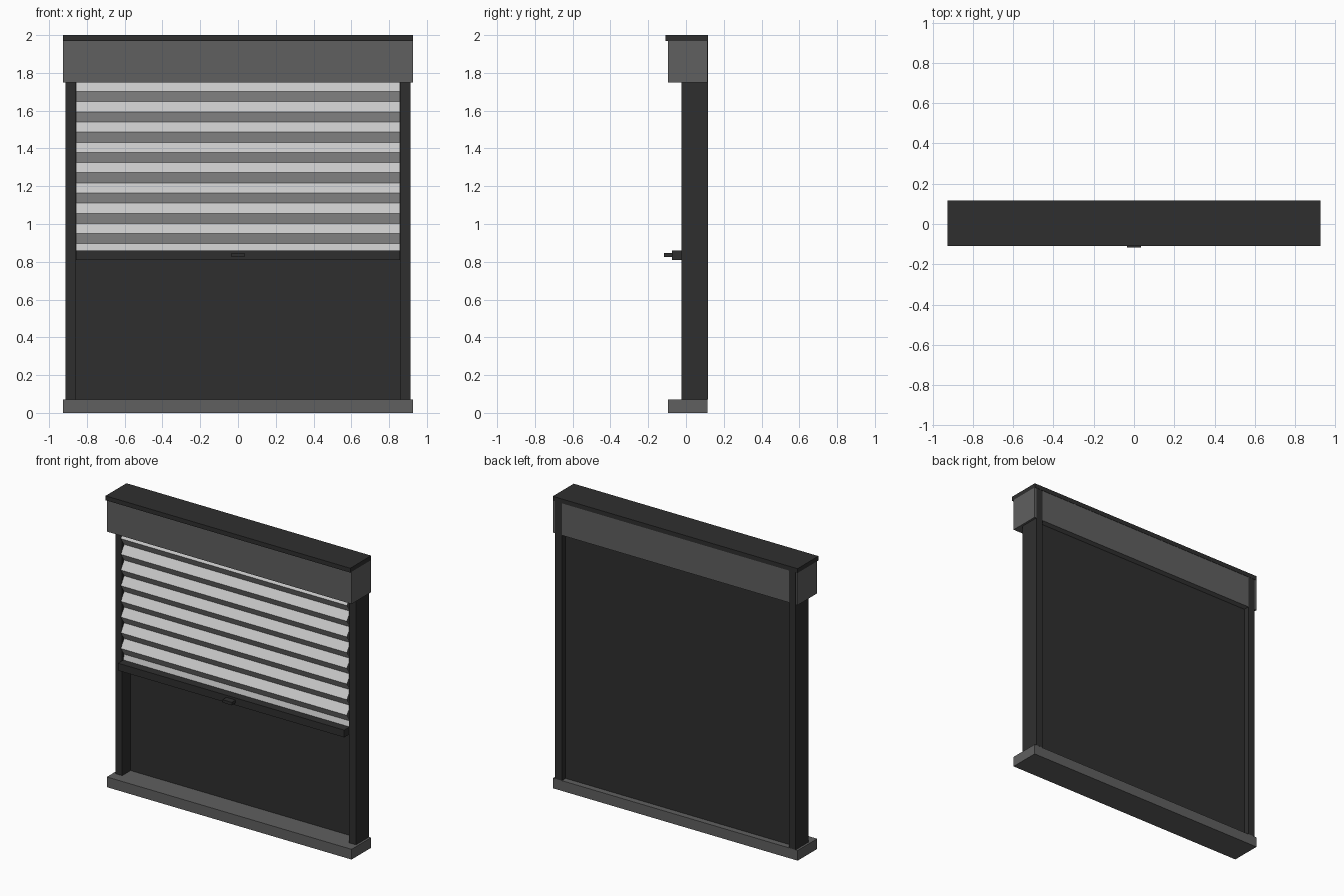
import bpy
import bmesh

old = bpy.data.objects.get("Cube")
if old:
    bpy.data.objects.remove(old, do_unlink=True)


def material(name, value):
    mat = bpy.data.materials.new(name)
    mat.use_nodes = True
    color = (value, value, value, 1)
    mat.diffuse_color = color
    mat.node_tree.nodes["Principled BSDF"].inputs["Base Color"].default_value = color
    return mat


charcoal = material("charcoal", 0.028)
mid_grey = material("mid grey", 0.115)
fabric = material("light fabric", 0.58)


def add_object(name, bm, mat):
    mesh = bpy.data.meshes.new(name)
    bm.to_mesh(mesh)
    bm.free()
    mesh.materials.append(mat)
    obj = bpy.data.objects.new(name, mesh)
    bpy.context.collection.objects.link(obj)
    return obj


def box(name, x, y, z, mat):
    """Box from (min, max) ranges along each axis."""
    bm = bmesh.new()
    bmesh.ops.create_cube(bm, size=1)
    for v in bm.verts:
        for axis, (low, high) in enumerate((x, y, z)):
            v.co[axis] = high if v.co[axis] > 0 else low
    return add_object(name, bm, mat)


# Frame: sill, header, cap and side jambs
HALF = 0.927
SILL_TOP, HEAD_BOTTOM, HEAD_TOP = 0.07, 1.75, 1.97
box("sill", (-HALF, HALF), (-0.095, 0.115), (0, SILL_TOP), mid_grey)
box("header_box", (-HALF, HALF), (-0.095, 0.115), (HEAD_BOTTOM, HEAD_TOP), mid_grey)
box("top_cap", (-HALF, HALF), (-0.109, 0.117), (HEAD_TOP, 2), charcoal)
for side, sign in (("left", 1), ("right", -1)):
    box(side + "_jamb", sorted((sign * 0.86, sign * 0.912)), (-0.025, 0.1155),
        (SILL_TOP, HEAD_TOP), charcoal)

# Dark window pane
box("window_pane", (-0.86, 0.86), (0.066, 0.074), (SILL_TOP, HEAD_BOTTOM), charcoal)

# Pleated blind: a thin zigzag sheet
RIDGE, VALLEY, PITCH = -0.045, -0.007, 0.1074
profile = [(VALLEY, 1.754)]
for i in range(8):
    top = 1.701 - i * PITCH
    profile += [(RIDGE, top), (VALLEY, top - PITCH / 2)]
profile.append((-0.018, 0.858))

bm = bmesh.new()
rows = [[bm.verts.new((x, y, z)) for x in (-0.857, 0.857)] for y, z in profile]
for upper, lower in zip(rows, rows[1:]):
    bm.faces.new((lower[0], lower[1], upper[1], upper[0]))
add_object("pleated_blind", bm, fabric)

# Bottom rail and pull tab
box("bottom_rail", (-0.857, 0.857), (-0.075, 0.02), (0.81, 0.86), charcoal)
box("pull_tab", (-0.035, 0.035), (-0.117, -0.075), (0.826, 0.846), charcoal)
